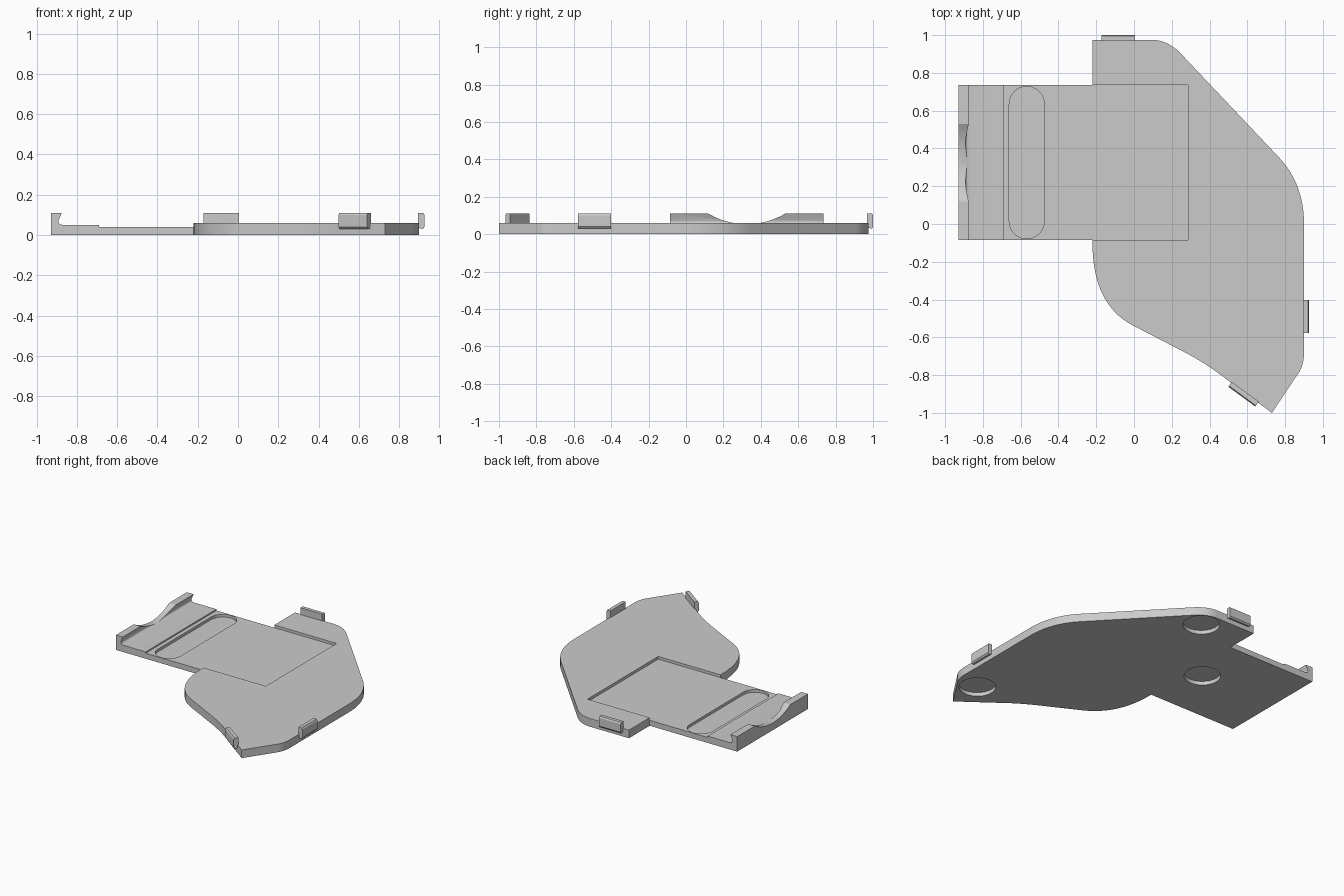
import bpy, bmesh, math
from mathutils import Vector, Matrix

cube = bpy.data.objects.get("Cube")
if cube:
    bpy.data.objects.remove(cube, do_unlink=True)

grey = bpy.data.materials.new("plain grey")
grey.use_nodes = True
GREY = (0.6, 0.6, 0.6, 1)
grey.diffuse_color = GREY
grey.node_tree.nodes["Principled BSDF"].inputs["Base Color"].default_value = GREY


def bend(a, c, b, n=12):
    """Points of a smooth corner from a to b, pulled towards c."""
    a, c, b = Vector(a), Vector(c), Vector(b)
    return [tuple(a * (1 - t) ** 2 + c * 2 * t * (1 - t) + b * t * t)
            for t in (i / n for i in range(n + 1))]


def prism(name, outline, low, high, frame=Matrix.Identity(4)):
    """Extrude a 2D outline along local z, then place it with a frame."""
    bm = bmesh.new()
    face = bm.faces.new([bm.verts.new((u, v, low)) for u, v in outline])
    top = bmesh.ops.extrude_face_region(bm, geom=[face])["geom"]
    verts = [g for g in top if isinstance(g, bmesh.types.BMVert)]
    bmesh.ops.translate(bm, verts=verts, vec=(0, 0, high - low))
    bm.transform(frame)
    bmesh.ops.recalc_face_normals(bm, faces=bm.faces)
    mesh = bpy.data.meshes.new(name)
    bm.to_mesh(mesh)
    bm.free()
    mesh.materials.append(grey)
    obj = bpy.data.objects.new(name, mesh)
    bpy.context.collection.objects.link(obj)
    return obj


def axes(u, v, w, origin=(0, 0, 0)):
    """Frame whose local axes point along u, v and w."""
    return Matrix.Translation(origin) @ Matrix((u, v, w)).transposed().to_4x4()


def combine(target, other, operation):
    """Apply a boolean and remove the helper."""
    mod = target.modifiers.new("join", 'BOOLEAN')
    mod.operation, mod.solver, mod.object = operation, 'EXACT', other
    bpy.context.view_layer.objects.active = target
    bpy.ops.object.modifier_apply(modifier=mod.name)
    bpy.data.objects.remove(other, do_unlink=True)


def rectangle(x0, x1, y0, y1):
    return [(x0, y0), (x1, y0), (x1, y1), (x0, y1)]


def arc(cx, cy, r, start, end, n):
    return [(cx + r * math.cos(math.radians(start + (end - start) * i / n)),
             cy + r * math.sin(math.radians(start + (end - start) * i / n)))
            for i in range(n + 1)]


SIDE0, SIDE1, FLOOR, RIM = -0.085, 0.735, 0.04, 0.06
MID = (SIDE0 + SIDE1) / 2

# Curved main plate
outline = [(-0.22, 0.975)]
outline += bend((0.09, 0.975), (0.18, 0.975), (0.25, 0.9))
outline += bend((0.77, 0.35), (0.9, 0.21), (0.9, 0))
outline += bend((0.9, -0.68), (0.9, -0.75), (0.87, -0.79), 6)
outline += [(0.73, -1)]
outline += bend((0.5, -0.83), (0.4, -0.75), (0.28, -0.685), 8)
outline += bend((0, -0.54), (-0.22, -0.43), (-0.22, -0.1), 16)
plate = prism("base_plate", outline, 0, RIM)

# Rectangular recess in the plate
combine(plate, prism("recess", rectangle(-0.5, 0.285, SIDE0, SIDE1), FLOOR, 0.2),
        'DIFFERENCE')

# Tongue with raised step and hooked end lip
profile = [(-0.93, 0), (0.1, 0), (0.1, FLOOR), (-0.69, FLOOR), (-0.69, 0.05)]
profile += bend((-0.87, 0.05), (-0.897, 0.052), (-0.89, 0.075), 6)
profile += [(-0.875, 0.11), (-0.93, 0.11)]
along_y = axes((1, 0, 0), (0, 0, 1), (0, 1, 0))
tongue = prism("tongue", profile, SIDE0, SIDE1, along_y)

# Finger scoop in the lip
left = bend((0.12, 0.11), (0.21, 0.056), (MID, 0.053))
right = [(2 * MID - y, z) for y, z in reversed(left[:-1])]
scoop = [(left[0][0], 0.2)] + left + right + [(right[-1][0], 0.2)]
along_x = axes((0, 1, 0), (0, 0, 1), (1, 0, 0))
combine(tongue, prism("scoop", scoop, -1, -0.8, along_x), 'DIFFERENCE')

# Shallow slot with rounded ends
R = 0.0925
slot = arc(-0.568, SIDE1 - 0.007 - R, R, 0, 180, 16)
slot += arc(-0.568, SIDE0 + 0.007 + R, R, 180, 360, 16)
combine(tongue, prism("slot", slot, 0.02, 0.2), 'DIFFERENCE')
combine(plate, tongue, 'UNION')

# Three round pockets underneath
for x, y in [(0.12, 0.84), (-0.32, MID), (0.73, -0.75)]:
    pocket = arc(x, y, 0.122, 0, 360, 40)[:-1]
    combine(plate, prism("pocket", pocket, -0.1, 0.028), 'DIFFERENCE')

# Edge clips: position on the rim and outward direction
clip = [(-0.006, 0.055), (-0.006, 0.11), (0.02, 0.11), (0.026, 0.1),
        (0.026, 0.04), (0.018, 0.03), (-0.006, 0.035)]
clips = {"back_clip": ((-0.083, 0.975, 0), (0, 1, 0)),
         "side_clip": ((0.9, -0.49, 0), (1, 0, 0)),
         "front_clip": ((0.586, -0.893, 0), (-0.59, -0.807, 0))}
for name, (place, out) in clips.items():
    out = Vector(out).normalized()
    up = Vector((0, 0, 1))
    prism(name, clip, -0.088, 0.088, axes(out, up, out.cross(up), place))

# Smooth the curved walls only
bpy.ops.object.select_all(action='DESELECT')
plate.select_set(True)
bpy.context.view_layer.objects.active = plate
bpy.ops.object.shade_smooth_by_angle(angle=math.radians(25))
